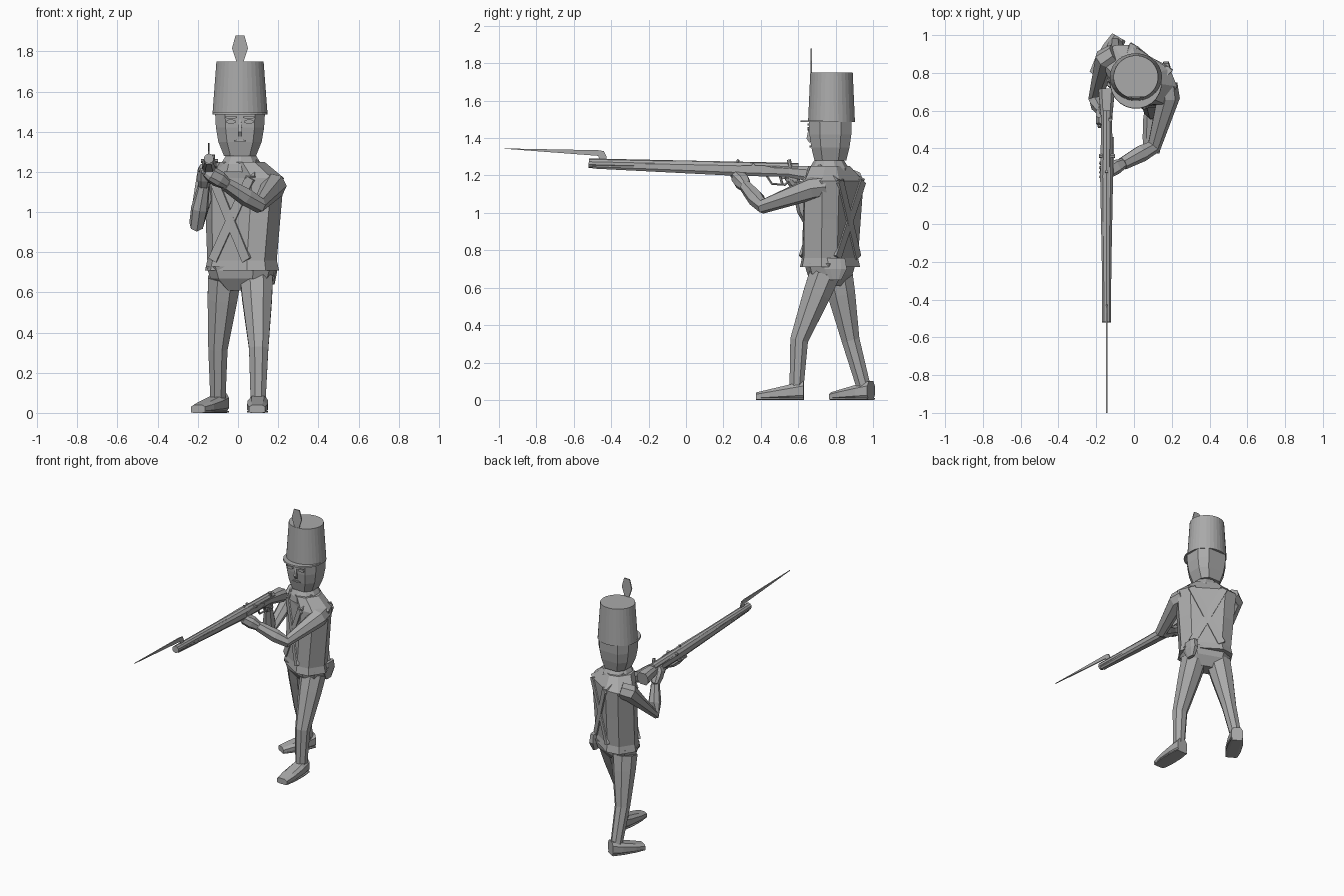
import bpy, bmesh, math
from mathutils import Vector, Matrix

cube = bpy.data.objects.get("Cube")
if cube:
    bpy.data.objects.remove(cube, do_unlink=True)

shade = (0.4, 0.4, 0.4, 1)
grey = bpy.data.materials.new("plain grey")
grey.use_nodes = True
grey.diffuse_color = shade
grey.node_tree.nodes["Principled BSDF"].inputs["Base Color"].default_value = shade

ACROSS, UP, FRONT = Vector((1, 0, 0)), Vector((0, 0, 1)), Vector((0, -1, 0))


def circle(sides):
    angles = [math.tau * (i + .5) / sides for i in range(sides)]
    return [(math.cos(angle), math.sin(angle)) for angle in angles]


def bevelled_block():
    """Rectangle with cut corners, running counter-clockwise."""
    corner = [(1, .5), (.6, 1)]
    right_to_left = corner + [(-u, v) for u, v in reversed(corner)]
    return right_to_left + [(-u, -v) for u, v in right_to_left]


BLOCK = bevelled_block()


def loft(name, rings):
    """Skin a list of equal point rings and cap both ends."""
    bm = bmesh.new()
    rows = [[bm.verts.new(point) for point in ring] for ring in rings]
    count = len(rows[0])
    for low, high in zip(rows, rows[1:]):
        for i in range(count):
            j = (i + 1) % count
            bm.faces.new((low[i], low[j], high[j], high[i]))
    bm.faces.new(reversed(rows[0]))
    bm.faces.new(rows[-1])
    bmesh.ops.recalc_face_normals(bm, faces=bm.faces)
    mesh = bpy.data.meshes.new(name)
    bm.to_mesh(mesh)
    bm.free()
    mesh.materials.append(grey)
    bpy.context.collection.objects.link(bpy.data.objects.new(name, mesh))


def stack(name, bottom, top, widths, depths, shape, turn=0):
    """Evenly spaced level rings from a bottom centre to a top centre."""
    bottom, top = Vector(bottom), Vector(top)
    spin = Matrix.Rotation(math.radians(turn), 3, 'Z')
    rings = []
    for i, (width, depth) in enumerate(zip(widths, depths)):
        centre = bottom.lerp(top, i / (len(widths) - 1))
        rings.append([centre + spin @ Vector((u * width, v * depth, 0)) for u, v in shape])
    loft(name, rings)


def limb(name, joints, radii, shape, ref=UP, thin=1):
    """Rings across a path of joints; thin narrows them sideways."""
    joints = [Vector(joint) for joint in joints]
    rings = []
    for i, (joint, radius) in enumerate(zip(joints, radii)):
        before, after = joints[max(i - 1, 0)], joints[min(i + 1, len(joints) - 1)]
        along = (joint - before).normalized() + (after - joint).normalized()
        side = along.cross(ref).normalized()
        lift = side.cross(along).normalized()
        rings.append([joint + (side * u * thin + lift * v) * radius for u, v in shape])
    loft(name, rings)


def rod(name, start, end, radius):
    limb(name, (start, end), (radius, radius), circle(6), Vector((1, .3, .1)))


def plate(name, centre, width, height, shape, normal):
    """Thin flat outline standing upright and facing along the normal."""
    centre, normal = Vector(centre), Vector(normal)
    side = normal.cross(UP)
    loft(name, [[centre + normal * face + side * u * width + UP * v * height for u, v in shape]
                for face in (-.004, .004)])


# Twisted coat, hips and collar
TURN = -33
waist, chest = Vector((.02, .77, .76)), Vector((.03, .79, 1.17))
neck = Vector((.015, .765, 1.25))
stack("coat", waist, chest, (.17, .185, .2), (.112, .112, .112), BLOCK, TURN)
stack("shoulders", chest, neck, (.2, .11), (.112, .09), BLOCK, TURN)
stack("coat_hem", waist - UP * .05, waist, (.18, .17), (.122, .112), BLOCK, TURN)
stack("hips", waist - UP * .15, waist - UP * .03, (.09, .15, .17), (.05, .095, .11), BLOCK, -20)
stack("collar", neck - UP * .05, neck + UP * .03, (.12, .105, .08), (.11, .105, .08), circle(10))
limb("hip_pouch", [waist + Vector((.15, .03, drop)) for drop in (-.12, -.06, 0)],
     (.03, .06, .05), BLOCK, FRONT, .4)

# Crossed straps on the chest and back
spin = Matrix.Rotation(math.radians(TURN), 3, 'Z')


def strap(name, start, end, normal):
    along = (end - start).normalized()
    edge = along.cross(normal).normalized() * .025
    lift = normal.normalized() * .008
    loft(name, [[p - edge - lift, p + edge - lift, p + edge + lift, p - edge + lift]
                for p in (start, end)])


for name, facing in (("chest_strap", -1), ("back_strap", 1)):
    outward = spin @ Vector((0, facing, 0))
    for lean in (-1, 1):
        across = spin @ ACROSS * lean
        surface = outward * .112
        strap(name, chest + surface + across * .11, waist + surface - across * .1, outward)
        strap(name + "_top", chest + surface + across * .11, neck + across * .07, outward + UP)


# Legs and boots: left one forward, right one back
def leg(side, hip, knee, ankle, toe):
    hip, knee, ankle, toe = map(Vector, (hip, knee, ankle, toe))
    limb(side + "_leg", (hip, hip.lerp(knee, .3), knee, ankle), (.088, .08, .052, .04),
         circle(8), ACROSS)
    heel = ankle + (ankle - toe).normalized() * .04
    along = (toe - heel).normalized()
    sideways = Vector((along.y, -along.x, 0))
    steps = (0, .3, .7, 1)
    lows = [heel.lerp(toe, t) for t in steps]
    widths = [.053 - .05 * (t - .5) ** 2 for t in steps]
    for part, heights in (("_boot", [.05 - .03 * t for t in steps]), ("_sole", [.006] * len(steps))):
        loft(side + part, [[Vector((low.x, low.y, high)) + sideways * u * width + UP * v * high
                            for u, v in BLOCK]
                           for low, high, width in zip(lows, heights, widths)])


leg("left", (.092, .74, .67), (.103, .605, .32), (.1, .59, .05), (.095, .375, .05))
leg("right", (-.068, .81, .67), (-.1, .88, .32), (-.1, .955, .05), (-.2, .785, .05))

# Left arm reaching under the gun
elbow, wrist = Vector((.105, .41, 1.035)), Vector((-.06, .32, 1.14))
palm = Vector((-.135, .28, 1.19))
limb("left_arm", ((.17, .74, 1.14), (.18, .67, 1.13), elbow, elbow.lerp(wrist, .4), wrist),
     (.06, .063, .04, .046, .035), circle(7))
limb("left_hand", (wrist, wrist.lerp(palm, .5), palm, palm + Vector((-.035, 0, .02))),
     (.027, .038, .036, .02), BLOCK)

# Right arm bent down and back up to the trigger
elbow, wrist = Vector((-.205, .66, .94)), Vector((-.17, .6, 1.13))
grip = Vector((-.165, .55, 1.21))
limb("right_arm", ((-.1, .9, 1.18), (-.155, .87, 1.16), elbow, elbow.lerp(wrist, .4), wrist),
     (.055, .06, .038, .044, .03), circle(7), ACROSS)
limb("right_hand", (wrist, wrist.lerp(grip, .5), grip, grip + UP * .03),
     (.025, .035, .035, .02), BLOCK, ACROSS)

# Fingers curling round the stock
for i in range(4):
    left = palm + Vector((-.04, i * .024 - .03, 0))
    rod("left_finger", left, left + Vector((.02, 0, .05)), .011)
    right = grip + Vector((-.025, i * .022 - .03, -i * .012))
    rod("right_finger", right, right + Vector((.06, 0, -.02)), .011)

# Head and face
middle = Vector((.01, .772, 1.45))
stack("head", middle - UP * .17, middle + UP * .04, (.08, .108, .12, .124),
      (.085, .102, .112, .114), BLOCK)
limb("nose", [middle + FRONT * reach + UP * rise
              for reach, rise in ((.11, .01), (.117, -.05), (.105, -.07))],
     (.007, .015, .013), circle(4), ACROSS)
plate("mouth", middle + FRONT * .107 - UP * .095, .03, .005, BLOCK, FRONT)
for side in (-1, 1):
    eye = middle + FRONT * .118 + ACROSS * side * .045
    plate("eye", eye, .026, .011, circle(8), FRONT)
    plate("eyebrow", eye + UP * .022, .03, .006, BLOCK, FRONT)

# Tall hat with visor and plume
brim, crown = Vector((.01, .778, 1.485)), Vector((.01, .778, 1.75))
stack("hat", brim, crown, (.138, .118), (.126, .114), circle(32))
stack("hat_visor", brim + FRONT * .03, brim + FRONT * .03 + UP * .01,
      (.138, .136), (.138, .136), circle(24))
feather = crown + FRONT * .108
hexagon = [(1, 0), (.55, 1), (-.55, 1), (-1, 0), (-.45, -1), (.45, -1)]
plate("plume", feather + UP * .065, .04, .065, hexagon, FRONT)
plate("plume_stem", feather - UP * .05, .016, .1, BLOCK, FRONT)


# Musket
def on_gun(y, z, x=0):
    return Vector((x - .145, y, z))


muzzle, breech = on_gun(-.52, 1.266), on_gun(.6, 1.238)
limb("gun_barrel", (muzzle, breech), (.025, .029), circle(10))
limb("gun_stock", (on_gun(-.5, 1.258), on_gun(.25, 1.235), on_gun(.55, 1.222),
                   on_gun(.65, 1.21), on_gun(.71, 1.2)), (.021, .036, .03, .04, .045), BLOCK, UP, .95)
plate("lock_plate", on_gun(.36, 1.235, .034), .1, .018, BLOCK, ACROSS)
rod("gun_hammer", on_gun(.56, 1.24, .02), on_gun(.55, 1.285, .02), .011)
rod("rear_sight", on_gun(.27, 1.25), on_gun(.28, 1.285), .008)
rod("flint_screw", on_gun(.36, 1.255, -.04), on_gun(.36, 1.255, .045), .01)
rod("trigger", on_gun(.5, 1.205), on_gun(.515, 1.155), .007)
limb("trigger_guard", (on_gun(.43, 1.2), on_gun(.46, 1.155), on_gun(.53, 1.15), on_gun(.57, 1.19)),
     (.007,) * 4, circle(6), ACROSS)

# Flat bayonet with cranked neck
blade = [(.55, .045), (.02, .035), (-.01, .03), (-.025, 0), (-.025, -.02), (.01, -.02), (.02, .005)]
plate("bayonet", on_gun(-.45, 1.3), 1, 1, blade, ACROSS)
